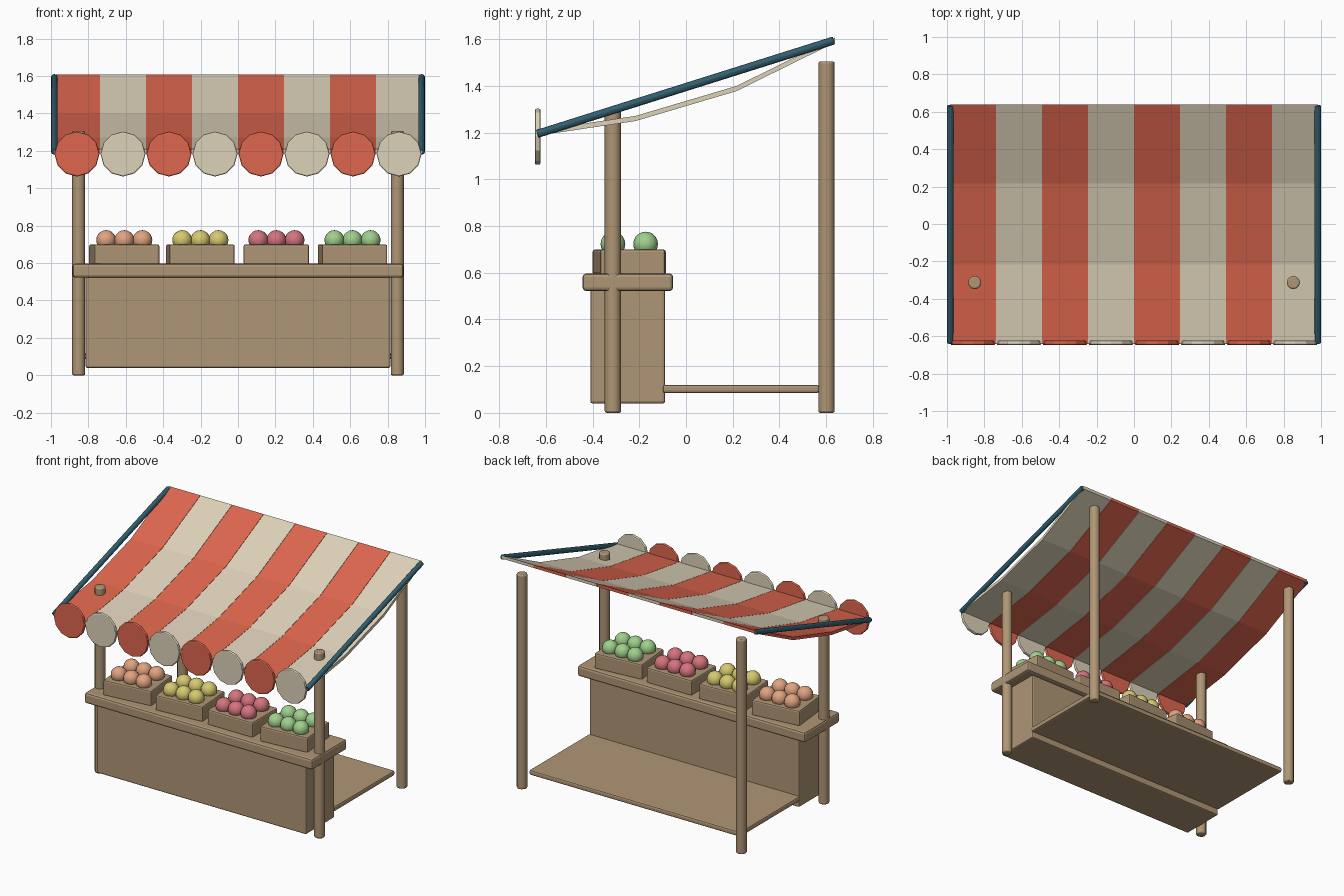
import bpy, bmesh, math
from mathutils import Vector

if "Cube" in bpy.data.objects:
    bpy.data.objects.remove(bpy.data.objects["Cube"], do_unlink=True)


def material(name, rgb):
    m = bpy.data.materials.new(name)
    m.use_nodes = True
    m.diffuse_color = (*rgb, 1)
    m.node_tree.nodes["Principled BSDF"].inputs["Base Color"].default_value = (*rgb, 1)
    return m


WOOD = material("wood", (0.43, 0.305, 0.18))
RED = material("red_cloth", (0.73, 0.133, 0.076))
CREAM = material("cream_cloth", (0.73, 0.645, 0.49))
TEAL = material("teal_paint", (0.032, 0.112, 0.156))
FRUITS = [
    ("peach", material("peach_skin", (0.745, 0.37, 0.22))),
    ("lemon", material("lemon_skin", (0.67, 0.59, 0.16))),
    ("plum", material("plum_skin", (0.66, 0.174, 0.21))),
    ("apple", material("apple_skin", (0.35, 0.63, 0.26))),
]


def finish(obj, name, mat, bevel=0, smooth=True):
    obj.name = obj.data.name = name
    obj.data.materials.append(mat)
    if smooth:
        bpy.ops.object.shade_smooth_by_angle(angle=math.radians(35))
    if bevel:
        mod = obj.modifiers.new("soft_edges", "BEVEL")
        mod.width, mod.segments = bevel, 2
        mod.limit_method = "ANGLE"
        mod.angle_limit = math.radians(40)
    return obj


def box(name, low, high, mat, bevel=0.01, turn=0):
    low, high = Vector(low), Vector(high)
    bpy.ops.mesh.primitive_cube_add(size=1, location=(low + high) / 2)
    obj = bpy.context.object
    for v in obj.data.vertices:
        v.co *= high - low
    obj.rotation_euler.z = turn
    return finish(obj, name, mat, bevel, smooth=False)


def rod(name, start, end, radius, mat, sides=12, bevel=0.008, smooth=True):
    start, end = Vector(start), Vector(end)
    axis = end - start
    bpy.ops.mesh.primitive_cylinder_add(vertices=sides, radius=radius, depth=axis.length,
                                        location=(start + end) / 2)
    obj = bpy.context.object
    obj.rotation_euler = axis.to_track_quat("Z", "Y").to_euler()
    return finish(obj, name, mat, bevel, smooth)


# Posts and awning side rails
for side, label in ((1, "left"), (-1, "right")):
    x = side * 0.852
    rod(f"front_post_{label}", (x, -0.313, 0), (x, -0.313, 1.305), 0.035, WOOD)
    rod(f"back_post_{label}", (x, 0.602, 0), (x, 0.602, 1.505), 0.035, WOOD)
    x = side * 0.982
    rod(f"awning_rail_{label}", (x, -0.637, 1.195), (x, 0.633, 1.595), 0.018, TEAL, 8, 0.003)

# Counter and floor
box("counter_body", (-0.815, -0.41, 0.04), (0.815, -0.09, 0.54), WOOD)
box("counter_top", (-0.885, -0.443, 0.522), (0.885, -0.055, 0.597), WOOD, 0.015)
box("floor_board", (-0.82, -0.1, 0.085), (0.82, 0.57, 0.12), WOOD)

# Crates, each with two rows of three fruit
for i, (fruit, skin) in enumerate(FRUITS):
    cx, cy = -0.608 + i * 0.4067, -0.243
    turn = math.radians((6, 4, 0, 5)[i])
    box(f"{fruit}_crate", (cx - 0.175, cy - 0.14, 0.59), (cx + 0.175, cy + 0.14, 0.7),
        WOOD, 0.01, turn)
    for row in (-1, 1):
        for col in (-1, 0, 1):
            bpy.ops.mesh.primitive_uv_sphere_add(
                segments=16, ring_count=10, radius=0.053,
                location=(cx + col * 0.097, cy + row * 0.07, 0.723))
            obj = finish(bpy.context.object, fruit, skin, smooth=False)
            bpy.ops.object.shade_smooth()

# Sagging striped awning: each stripe is a bent strip with a round scallop
SAG = [(-0.638, 1.187), (-0.216, 1.25), (0.216, 1.378), (0.638, 1.586)]
THICK, STEP = 0.022, 0.246


def awning_stripe(name, cx, half, mat):
    bm = bmesh.new()
    outline = SAG + [(y, z + THICK) for y, z in reversed(SAG)]
    n, last = len(outline), len(SAG) - 1
    rings = [[bm.verts.new((cx + s * half, y, z)) for y, z in outline] for s in (-1, 1)]
    for k in range(n):
        bm.faces.new([rings[0][k], rings[0][(k + 1) % n], rings[1][(k + 1) % n], rings[1][k]])
    for ring in rings:
        for k in range(last):
            bm.faces.new([ring[k], ring[k + 1], ring[n - 2 - k], ring[n - 1 - k]])
    bmesh.ops.recalc_face_normals(bm, faces=bm.faces)
    mesh = bpy.data.meshes.new(name)
    bm.to_mesh(mesh)
    bm.free()
    obj = bpy.data.objects.new(name, mesh)
    bpy.context.collection.objects.link(obj)
    return finish(obj, name, mat, smooth=False)


for i in range(8):
    cx = (i - 3.5) * STEP
    cloth = CREAM if i % 2 else RED
    awning_stripe(f"awning_stripe_{i + 1}", cx, STEP / 2 - 0.001, cloth)
    rod(f"awning_scallop_{i + 1}", (cx, -0.647, 1.183), (cx, -0.623, 1.183), 0.12, cloth,
        12, 0.007, smooth=False)
